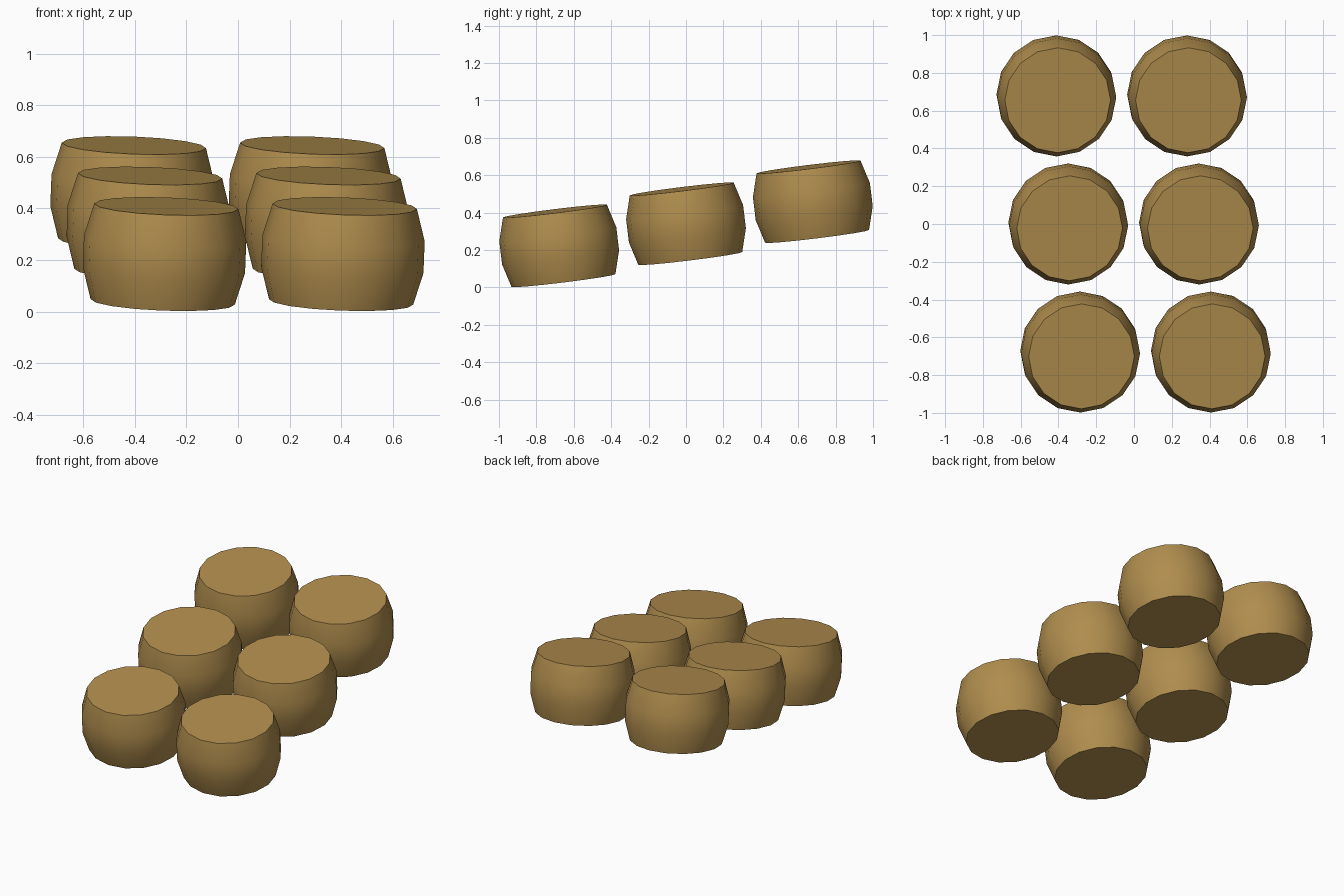
import bpy, bmesh, math

if "Cube" in bpy.data.objects:
    bpy.data.objects.remove(bpy.data.objects["Cube"])

SIDES = 16
HALF = 0.187                       # half height of a cask
# profile: (radius, height) from bottom rim to top rim
PROFILE = [(0.28, -HALF), (0.315, -HALF / 3), (0.315, HALF / 3), (0.28, HALF)]

wood = bpy.data.materials.new("golden_brown")
wood.diffuse_color = (0.434, 0.266, 0.075, 1)
wood.use_nodes = True
wood.node_tree.nodes["Principled BSDF"].inputs["Base Color"].default_value = wood.diffuse_color


def cask_mesh():
    bm = bmesh.new()
    rings = []
    for r, z in PROFILE:
        rings.append([bm.verts.new((r * math.cos(2 * math.pi * i / SIDES),
                                    r * math.sin(2 * math.pi * i / SIDES), z))
                      for i in range(SIDES)])
    # bulging wall
    for lo, hi in zip(rings, rings[1:]):
        for i in range(SIDES):
            j = (i + 1) % SIDES
            bm.faces.new((lo[i], lo[j], hi[j], hi[i])).smooth = True
    # flat ends
    bm.faces.new(rings[-1])
    bm.faces.new(rings[0][::-1])
    # keep the rims sharp
    for ring in (rings[0], rings[-1]):
        for i in range(SIDES):
            bm.edges.get((ring[i], ring[(i + 1) % SIDES])).smooth = False
    me = bpy.data.meshes.new("cask")
    bm.to_mesh(me)
    bm.free()
    me.materials.append(wood)
    return me


# two columns by three rows, each row stepping up and sideways
mesh = cask_mesh()
for row in (-1, 0, 1):
    for side, x0 in (("left", -0.348), ("right", 0.344)):
        name = ("front", "middle", "back")[row + 1] + "_" + side + "_cask"
        ob = bpy.data.objects.new(name, mesh)
        ob.location = (x0 - 0.063 * row, 0.678 * row, 0.341 + 0.118 * row)
        ob.rotation_euler = (math.radians(7), math.radians(2.2), 0)
        bpy.context.collection.objects.link(ob)
